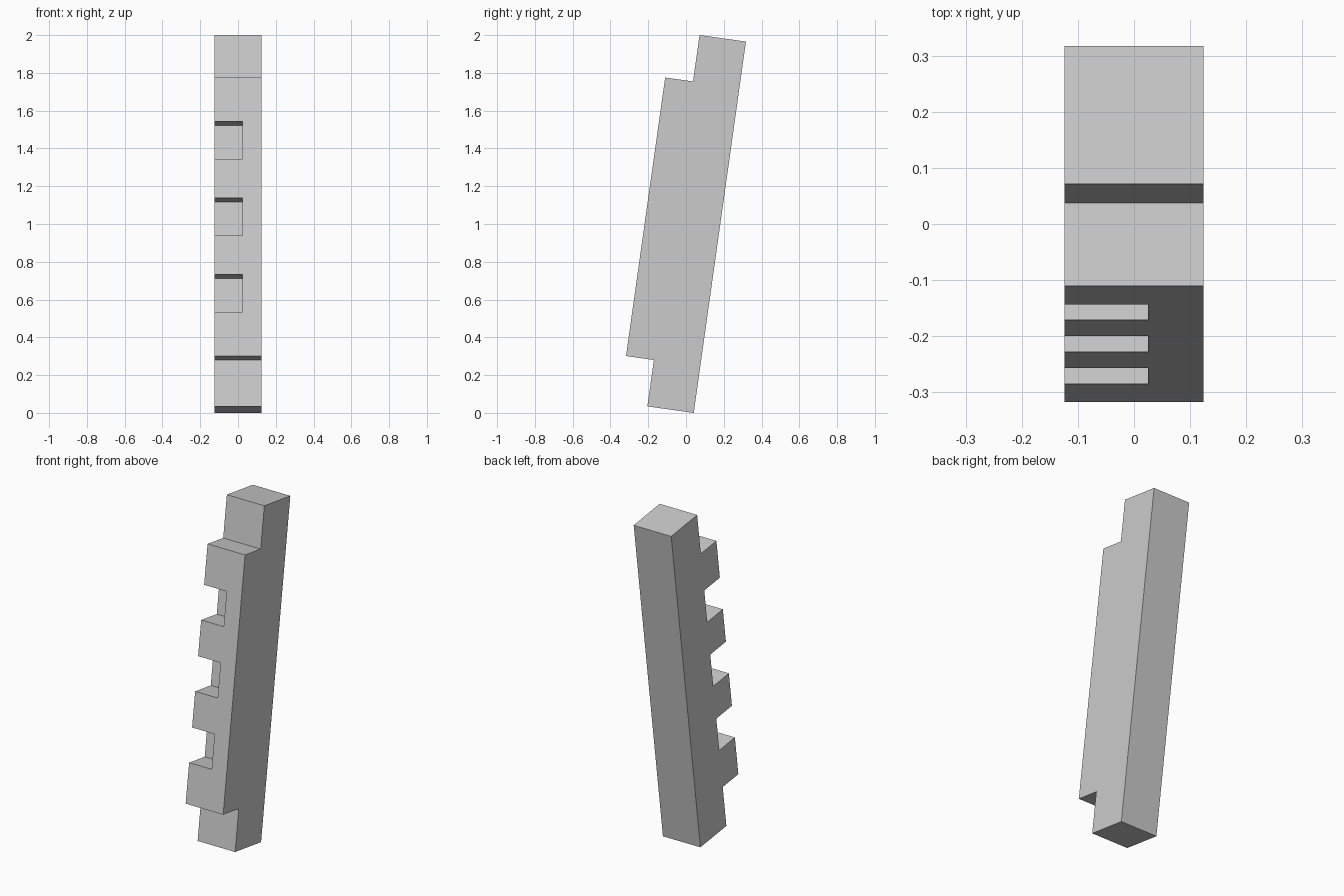
import bpy, bmesh, math
from mathutils import Matrix, Vector

cube = bpy.data.objects.get("Cube")
if cube:
    bpy.data.objects.remove(cube, do_unlink=True)

LEAN = math.radians(8)      # backward tilt
LENGTH = 1.985              # along the post
HALF = 0.124                # half width
THIN, THICK = 0.248, 0.397  # depth at the ends and in the middle
STEP = 0.248                # length of each thin end
NOTCH, PITCH = 0.202, 0.409
NOTCH_X = 0.025             # inner side of the notches

grey = bpy.data.materials.new("light grey")
grey.use_nodes = True
grey.diffuse_color = (0.6, 0.6, 0.6, 1)
grey.node_tree.nodes["Principled BSDF"].inputs["Base Color"].default_value = (0.6, 0.6, 0.6, 1)


def make_object(name, bm):
    bmesh.ops.recalc_face_normals(bm, faces=bm.faces)
    mesh = bpy.data.meshes.new(name)
    bm.to_mesh(mesh)
    bm.free()
    mesh.materials.append(grey)
    obj = bpy.data.objects.new(name, mesh)
    bpy.context.collection.objects.link(obj)
    return obj


def add_box(bm, low, high):
    low, high = Vector(low), Vector(high)
    matrix = Matrix.Translation((low + high) / 2) @ Matrix.Diagonal((*(high - low), 1))
    bmesh.ops.create_cube(bm, size=1, matrix=matrix)


# Post: stepped side profile extruded across its width
profile = [(0, 0), (0, LENGTH), (-THIN, LENGTH), (-THIN, LENGTH - STEP),
           (-THICK, LENGTH - STEP), (-THICK, STEP), (-THIN, STEP), (-THIN, 0)]
bm = bmesh.new()
side = bm.faces.new([bm.verts.new((-HALF, y, z)) for y, z in profile])
extruded = bmesh.ops.extrude_face_region(bm, geom=[side])["geom"]
bmesh.ops.translate(bm, vec=(2 * HALF, 0, 0),
                    verts=[v for v in extruded if isinstance(v, bmesh.types.BMVert)])
post = make_object("notched_post", bm)

# Three notches cut into the front right edge
bm = bmesh.new()
for i in (-1, 0, 1):
    mid = LENGTH / 2 + i * PITCH
    add_box(bm, (-HALF - 0.1, -THICK - 0.1, mid - NOTCH / 2),
            (NOTCH_X, -THIN, mid + NOTCH / 2))
cutter = make_object("notch_cutter", bm)
cutter.hide_render = True

cut = post.modifiers.new("notches", "BOOLEAN")
cut.operation = "DIFFERENCE"
cut.solver = "EXACT"
cut.object = cutter
bpy.context.view_layer.objects.active = post
bpy.ops.object.modifier_apply(modifier=cut.name)
bpy.data.objects.remove(cutter, do_unlink=True)

# Lean the post back, resting on its rear bottom edge
post.data.transform(Matrix.Translation((0, 0.041, 0)) @ Matrix.Rotation(-LEAN, 4, "X"))
